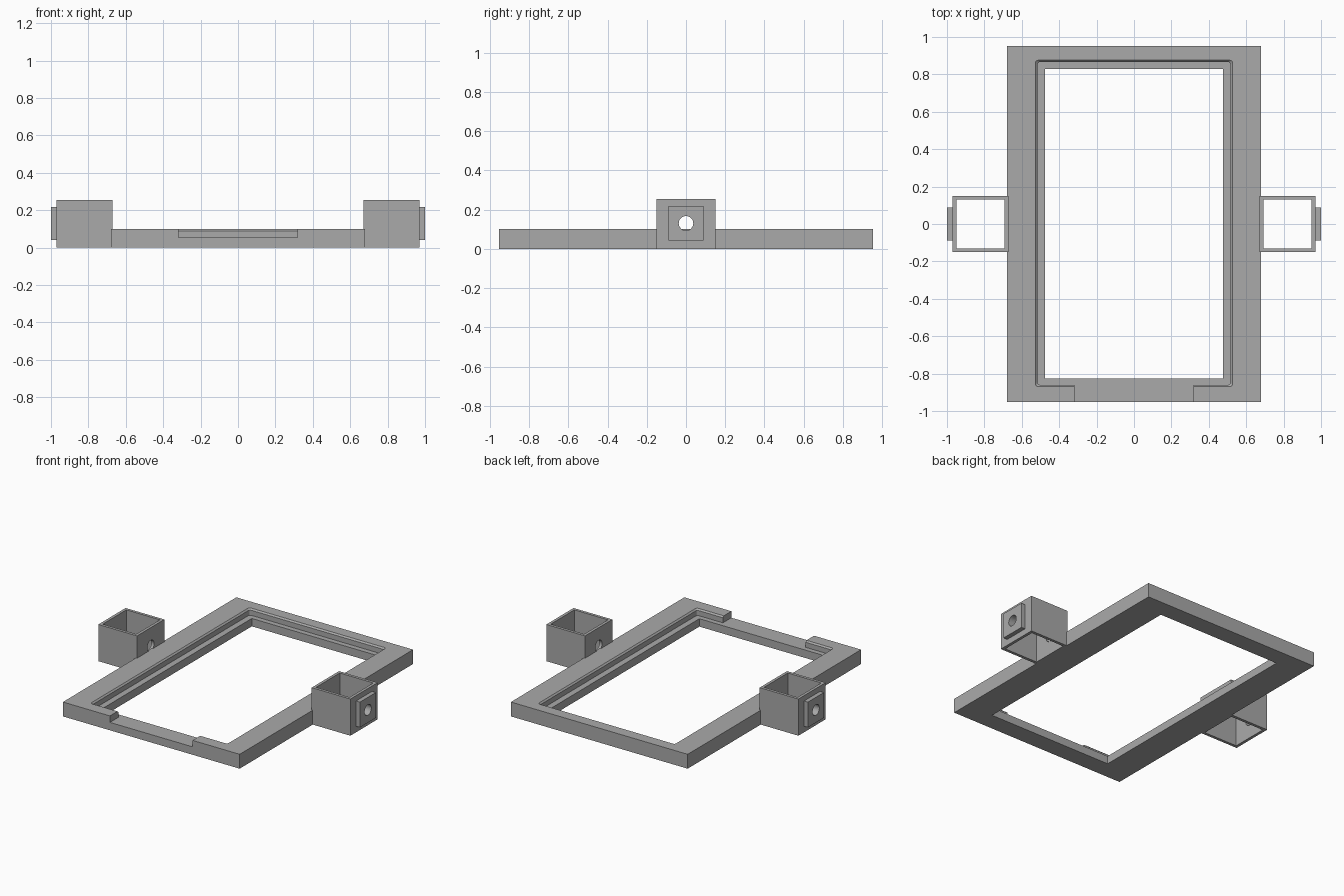
import bpy, bmesh, math

old = bpy.data.objects.get("Cube")
if old:
    bpy.data.objects.remove(old, do_unlink=True)

grey = bpy.data.materials.new("plain grey")
grey.use_nodes = True
colour = (0.4, 0.4, 0.4, 1)
grey.diffuse_color = colour
grey.node_tree.nodes["Principled BSDF"].inputs["Base Color"].default_value = colour


def finish(name, bm):
    bmesh.ops.recalc_face_normals(bm, faces=bm.faces)
    mesh = bpy.data.meshes.new(name)
    bm.to_mesh(mesh)
    bm.free()
    mesh.materials.append(grey)
    obj = bpy.data.objects.new(name, mesh)
    bpy.context.collection.objects.link(obj)
    return obj


def box(name, lo, hi):
    bm = bmesh.new()
    bmesh.ops.create_cube(bm, size=1)
    for v in bm.verts:
        v.co = [a + (b - a) * (c + 0.5) for a, b, c in zip(lo, hi, v.co)]
    return finish(name, bm)


def rounded_loft(name, layers, centre_y, radius, steps=4):
    """Stack of rounded rectangles; each layer is (half x, half y, z)."""
    bm = bmesh.new()
    rings = []
    for hx, hy, z in layers:
        ring = []
        for corner in range(4):
            sx = 1 if corner in (0, 3) else -1
            sy = 1 if corner < 2 else -1
            for i in range(steps + 1):
                a = math.pi / 2 * (corner + i / steps)
                ring.append(bm.verts.new((sx * (hx - radius) + radius * math.cos(a),
                                          centre_y + sy * (hy - radius) + radius * math.sin(a), z)))
        rings.append(ring)
    for a, b in zip(rings, rings[1:]):
        for i in range(len(a)):
            j = (i + 1) % len(a)
            bm.faces.new((a[i], a[j], b[j], b[i]))
    bm.faces.new(rings[0])
    bm.faces.new(rings[-1])
    return finish(name, bm)


def cut(obj, *cutters):
    bpy.context.view_layer.objects.active = obj
    for cutter in cutters:
        mod = obj.modifiers.new("cut", 'BOOLEAN')
        mod.operation = 'DIFFERENCE'
        mod.solver = 'EXACT'
        mod.object = cutter
        bpy.ops.object.modifier_apply(modifier=mod.name)
        bpy.data.objects.remove(cutter, do_unlink=True)


# Tray frame: through opening, recessed ledge with bevelled rim, front notch
frame = box("tray_frame", (-0.68, -0.953, 0), (0.68, 0.953, 0.1))
cut(frame,
    box("opening_cutter", (-0.475, -0.825, -0.1), (0.475, 0.83, 0.2)),
    rounded_loft("recess_cutter", [(0.517, 0.863, 0.055), (0.517, 0.863, 0.09),
                                   (0.527, 0.873, 0.1), (0.527, 0.873, 0.2)], 0.003, 0.015),
    box("notch_cutter", (-0.318, -1.1, 0.055), (0.318, -0.8, 0.2)))

# Side sockets: open square tubes with a square boss and a round cross hole
for side, s in (("left", 1), ("right", -1)):
    def span(a, b):
        return min(s * a, s * b), max(s * a, s * b)

    def socket_box(name, x, hy, z):
        x0, x1 = span(*x)
        return box(name, (x0, -hy, z[0]), (x1, hy, z[1]))

    def hole_cutter():
        bm = bmesh.new()
        bmesh.ops.create_cone(bm, cap_ends=True, segments=32, radius1=0.037, radius2=0.037, depth=0.6)
        for v in bm.verts:
            v.co = (v.co.z + s * 0.85, v.co.x, v.co.y + 0.13)
        return finish("hole_cutter", bm)

    tube = socket_box(side + "_socket", (0.672, 0.97), 0.15, (0, 0.255))
    cut(tube, socket_box("tube_cutter", (0.692, 0.95), 0.13, (-0.1, 0.4)), hole_cutter())
    boss = socket_box(side + "_socket_boss", (0.97, 1.0), 0.088, (0.042, 0.218))
    cut(boss, hole_cutter())
